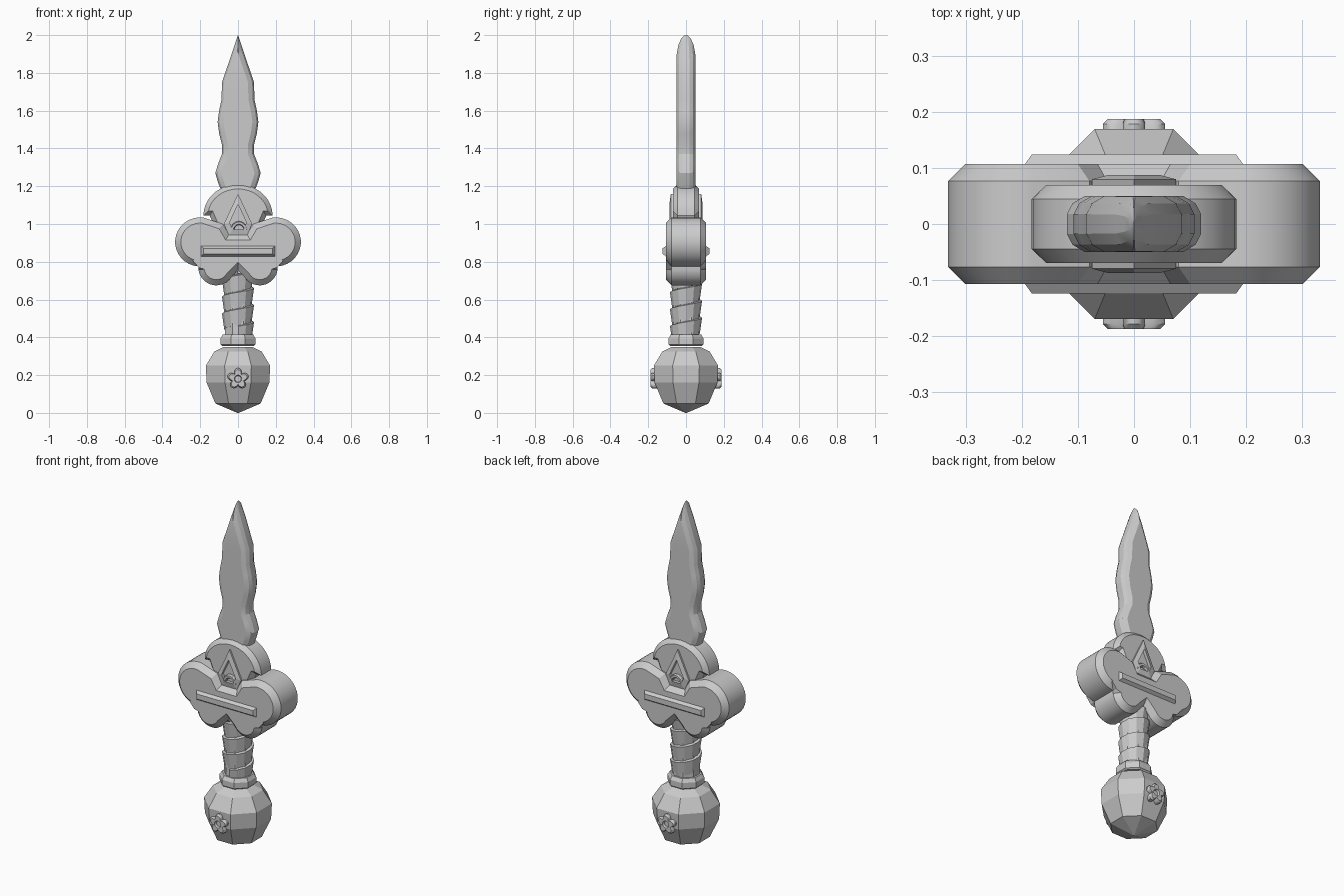
import bpy, bmesh, math
from math import sin, cos, pi, radians, sqrt

if "Cube" in bpy.data.objects:
    bpy.data.objects.remove(bpy.data.objects["Cube"])

metal = bpy.data.materials.new("grey stone")
metal.diffuse_color = (0.6, 0.6, 0.6, 1)
metal.use_nodes = True
metal.node_tree.nodes["Principled BSDF"].inputs["Base Color"].default_value = metal.diffuse_color


def finish(name, bm, smooth=None):
    bmesh.ops.recalc_face_normals(bm, faces=bm.faces[:])
    me = bpy.data.meshes.new(name)
    bm.to_mesh(me)
    bm.free()
    me.materials.append(metal)
    if smooth:
        me.shade_smooth()
        me.set_sharp_from_angle(angle=radians(smooth))
    ob = bpy.data.objects.new(name, me)
    bpy.context.collection.objects.link(ob)
    return ob


def loft(name, rings, cyclic=False, smooth=None):
    """Skin a list of equal-length closed rings, capped unless cyclic."""
    bm = bmesh.new()
    vs = [[bm.verts.new(p) for p in r] for r in rings]
    n = len(vs[0])
    pairs = list(zip(vs, vs[1:])) + ([(vs[-1], vs[0])] if cyclic else [])
    for a, b in pairs:
        for i in range(n):
            j = (i + 1) % n
            bm.faces.new((a[i], a[j], b[j], b[i]))
    if not cyclic:
        bm.faces.new(vs[0])
        bm.faces.new(vs[-1])
    return finish(name, bm, smooth)


def inset(pts, d):
    """Move a counter-clockwise outline inward by d."""
    out, n = [], len(pts)
    for i in range(n):
        (ax, az), (bx, bz), (cx, cz) = pts[i - 1], pts[i], pts[(i + 1) % n]
        l1, l2 = math.hypot(bx - ax, bz - az), math.hypot(cx - bx, cz - bz)
        n1 = (-(bz - az) / l1, (bx - ax) / l1)
        n2 = (-(cz - bz) / l2, (cx - bx) / l2)
        k = d / max(0.35, 1 + n1[0] * n2[0] + n1[1] * n2[1])
        out.append((bx + (n1[0] + n2[0]) * k, bz + (n1[1] + n2[1]) * k))
    return out


def at_y(pts, y):
    return [(x, y, z) for x, z in pts]


def plate(name, pts, y_rim, y_face, d, smooth=None):
    """Symmetric plate with a chamfered rim on both sides."""
    small = inset(pts, d)
    return loft(name, [at_y(small, -y_face), at_y(pts, -y_rim),
                       at_y(pts, y_rim), at_y(small, y_face)], smooth=smooth)


def arc(cx, cz, rx, rz, a0, a1, n):
    return [(cx + rx * cos(radians(a0 + (a1 - a0) * i / n)),
             cz + rz * sin(radians(a0 + (a1 - a0) * i / n))) for i in range(n + 1)]


def octagon(apothem, z):
    r = apothem / cos(pi / 8)
    return [(r * cos(pi / 8 + i * pi / 4), r * sin(pi / 8 + i * pi / 4), z) for i in range(8)]


# Wavy blade: sections stacked up the z axis (z, half width, half thickness)
stations = [(1.18, .09, .05), (1.22, .106, .05), (1.27, .12, .05), (1.32, .105, .05),
            (1.37, .085, .05), (1.42, .085, .05), (1.48, .1, .05), (1.54, .108, .05),
            (1.6, .1, .05), (1.66, .087, .05), (1.75, .085, .05), (1.9, .034, .049),
            (1.95, .017, .04), (1.98, .007, .026), (2.0, .001, .006)]
rings = []
for z, w, t in stations:
    face, mid = max(w - .032, w * .05), max(w - .01, w * .6)
    q = [(w, t * .35), (mid, t * .74), (face, t)]
    half = q + [(-x, y) for x, y in reversed(q)]
    rings.append([(x, y, z) for x, y in half] + [(-x, -y, z) for x, y in half])
loft("blade", rings, smooth=18)

# Rounded collar between blade and guard
plate("blade_collar", arc(0, 1.045, .183, .165, 0, 180, 18)
      + [(-.15, 1.045), (-.1, .93), (.1, .93), (.15, 1.045)], .045, .07, .024, 20)

# Cloud-shaped guard: right half mirrored to the left
right = ([(0, .755)] + arc(.115, .77, .095, .095, -150, 5, 12)
         + arc(.2, .905, .133, .13, -86, 98, 16) + [(.08, 1.0), (.048, .945)])
plate("guard", right + [(-x, z) for x, z in reversed(right[1:])], .077, .107, .03, 20)

# Pointed frame standing in the guard notch, with a small arch inside
outer = [(0, 1.16), (-.075, 1.0), (-.048, .94), (.048, .94), (.075, 1.0)]
inner = [(x * .6, 1.02 + (z - 1.02) * .6) for x, z in outer]
loft("pointed_frame", [at_y(outer, -.08), at_y(outer, .08), at_y(inner, .088),
                       at_y(inner, -.088)], cyclic=True)
plate("frame_arch", arc(.005, .965, .045, .05, 0, 180, 8)
      + arc(.005, .965, .026, .03, 180, 0, 8), .08, .086, .004)

# Raised bars on both guard faces
bar = [(-.2, .824), (.2, .824), (.2, .888), (-.2, .888)]
plate("guard_bars", bar, .1, .124, .017)

# Grip core and spiral wrap with overlapping ledges
loft("grip_core", [octagon(.07, .39), octagon(.066, .74)])
bm = bmesh.new()
seg, pitch, turns = 12, .09, 4
prev = None
for i in range(seg * turns + 1):
    a = 2 * pi * i / seg - pi / 2
    z0 = .375 + pitch * i / seg
    prof = [(.062, z0), (.073, z0), (.085, z0 + pitch * .93), (.062, z0 + pitch)]
    cur = [bm.verts.new((r * cos(a), r * sin(a), min(max(z, .38), .75))) for r, z in prof]
    if prev:
        for k in range(3):
            bm.faces.new((prev[k], cur[k], cur[k + 1], prev[k + 1]))
    prev = cur
finish("grip_wrap", bm)

# Octagonal ring under the grip
loft("grip_ring", [octagon(.084, .355), octagon(.092, .362), octagon(.092, .395),
                   octagon(.08, .415), octagon(.07, .415)])

# Faceted pommel
loft("pommel", [octagon(r, z) for r, z in
                [(.004, 0), (.12, .05), (.166, .16), (.17, .25), (.125, .325), (.075, .35)]])

# Five-petal flowers on the front and back of the pommel
angles = [2 * pi * i / 40 for i in range(40)]
petal = [(-(.034 + .024 * abs(cos(2.5 * a))) * sin(a),
          (.034 + .024 * abs(cos(2.5 * a))) * cos(a)) for a in angles]


def flower_ring(s, y):
    return [(x * s, y, .18 + z * s) for x, z in petal]


def hole_ring(r, y):
    return [(-r * sin(a), y, .18 + r * cos(a)) for a in angles]


for name, s in (("front_flower", -1), ("back_flower", 1)):
    loft(name, [flower_ring(1, s * .15), flower_ring(1, s * .179), flower_ring(.85, s * .188),
                hole_ring(.02, s * .188), hole_ring(.016, s * .176)], smooth=30)
